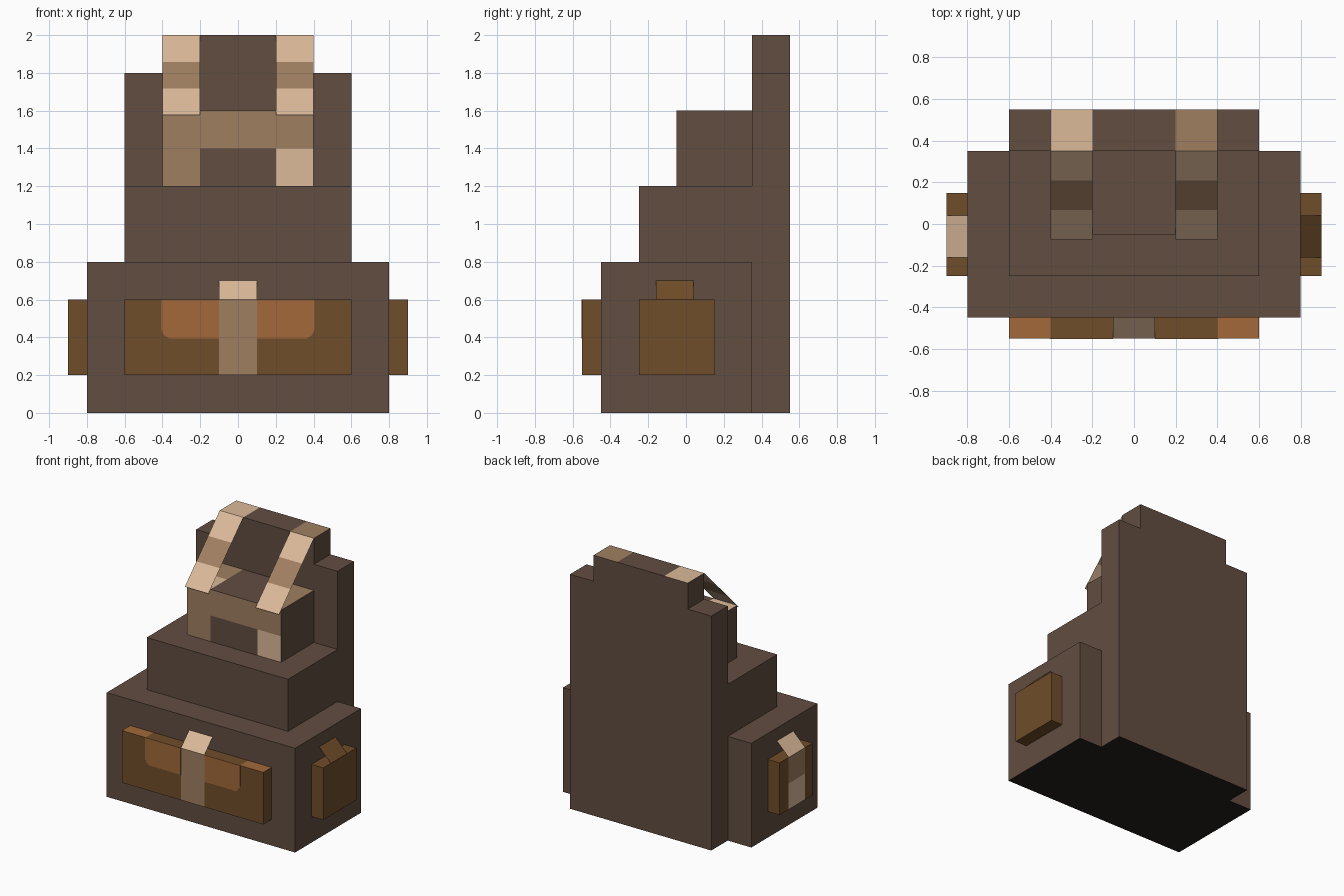
import bpy, bmesh
from mathutils import Vector

cube = bpy.data.objects.get("Cube")
if cube:
    bpy.data.objects.remove(cube, do_unlink=True)


def make_material(name, code):
    rgb = [int(code[i:i + 2], 16) / 255 for i in (0, 2, 4)]
    colour = [c / 12.92 if c < 0.04 else ((c + 0.055) / 1.055) ** 2.4 for c in rgb] + [1]
    m = bpy.data.materials.new(name)
    m.use_nodes = True
    m.diffuse_color = colour
    m.node_tree.nodes["Principled BSDF"].inputs["Base Color"].default_value = colour
    return m


BODY, MID, LIGHT, POCKET, FLAP, BASE = range(6)
MATERIALS = [make_material("dark brown canvas", "624D41"),
             make_material("tan strap", "A07F61"),
             make_material("pale strap", "DCBA9A"),
             make_material("pocket leather", "704D2A"),
             make_material("flap leather", "A3693B"),
             make_material("black underside", "241E1C")]


def finish(bm, name):
    mesh = bpy.data.meshes.new(name)
    bm.to_mesh(mesh)
    bm.free()
    for m in MATERIALS:
        mesh.materials.append(m)
    obj = bpy.data.objects.new(name, mesh)
    bpy.context.collection.objects.link(obj)
    return obj


def box(name, x, y, z, base=BODY, cuts=(), rule=None):
    """Box from axis ranges; cuts are (axis, value) planes, rule colours faces."""
    bm = bmesh.new()
    bmesh.ops.create_cube(bm, size=1)
    for v in bm.verts:
        v.co = [r[0] + (c + 0.5) * (r[1] - r[0]) for c, r in zip(v.co, (x, y, z))]
    for axis, value in cuts:
        normal = Vector((0, 0, 0))
        normal[axis] = 1
        bmesh.ops.bisect_plane(bm, geom=bm.verts[:] + bm.edges[:] + bm.faces[:],
                               plane_co=normal * value, plane_no=normal)
    bm.normal_update()
    for f in bm.faces:
        found = rule(f.calc_center_median(), f.normal) if rule else None
        f.material_index = base if found is None else found
    return finish(bm, name)


def ribbon(name, start_edge, end_edge, colours):
    """Flat strip between two edges, split into equal coloured bands."""
    bm = bmesh.new()
    a, b = [[Vector(p) for p in e] for e in (start_edge, end_edge)]
    n = len(colours)
    rows = [[bm.verts.new(p.lerp(q, i / n)) for p, q in zip(a, b)] for i in range(n + 1)]
    for i, c in enumerate(colours):
        r, s = rows[i], rows[i + 1]
        bm.faces.new((r[0], s[0], s[1], r[1])).material_index = c
    return finish(bm, name)


# Stepped main body with a black underside
def underside_rule(c, n):
    if n.z < -0.5:
        return BASE


box("main_compartment", (-0.8, 0.8), (-0.45, 0.35), (0, 0.8), rule=underside_rule)
box("middle_compartment", (-0.6, 0.6), (-0.25, 0.35), (0.8, 1.2))
box("back_panel", (-0.6, 0.6), (0.35, 0.55), (0, 1.8), rule=underside_rule)


# Upper compartment with strap colours on front and top
def upper_rule(c, n):
    outer = abs(c.x) > 0.2
    if n.y < -0.5:
        if c.z > 1.4:
            return MID
        if outer:
            return LIGHT if c.x > 0 else MID
    if n.z > 0.5 and outer:
        return LIGHT if c.x < 0 and c.y < 0.15 else MID


box("upper_compartment", (-0.4, 0.4), (-0.05, 0.35), (1.2, 1.6),
    cuts=[(0, -0.2), (0, 0.2), (1, 0.15), (2, 1.4)], rule=upper_rule)


# Top of the back panel where the straps pass over
def top_rule(c, n):
    if n.z > 0.5 and abs(c.x) > 0.2:
        return LIGHT if c.x < 0 else MID


box("back_panel_top", (-0.4, 0.4), (0.35, 0.55), (1.8, 2.0),
    cuts=[(0, -0.2), (0, 0.2)], rule=top_rule)

# Sloping top straps
for side, x in (("right", -0.4), ("left", 0.2)):
    ribbon(side + "_top_strap",
           ((x, 0.35, 2.0), (x + 0.2, 0.35, 2.0)),
           ((x, -0.074, 1.576), (x + 0.2, -0.074, 1.576)), (LIGHT, MID, LIGHT))


# Front pocket with centre strap
def front_rule(c, n):
    if n.y < -0.5 and abs(c.x) < 0.1:
        return MID
    if n.z > 0.5 and abs(c.x) > 0.4:
        return FLAP


box("front_pocket", (-0.6, 0.6), (-0.55, -0.45), (0.2, 0.6), POCKET,
    cuts=[(0, v) for v in (-0.4, -0.1, 0.1, 0.4)], rule=front_rule)
ribbon("front_pocket_tab", ((-0.1, -0.45, 0.7), (0.1, -0.45, 0.7)),
       ((-0.1, -0.55, 0.6), (0.1, -0.55, 0.6)), (LIGHT,))

# Flap patches with softened lower outer corners
for side, s in (("left", 1), ("right", -1)):
    bm = bmesh.new()
    outline = [(0.1, 0.6), (0.1, 0.395), (0.365, 0.395), (0.39, 0.41), (0.405, 0.44), (0.405, 0.6)]
    face = bm.faces.new([bm.verts.new((s * x, -0.549, z)) for x, z in outline])
    out = bmesh.ops.extrude_face_region(bm, geom=[face])["geom"]
    for v in out:
        if isinstance(v, bmesh.types.BMVert):
            v.co.y = -0.552
    bmesh.ops.recalc_face_normals(bm, faces=bm.faces[:])
    for f in bm.faces:
        f.material_index = FLAP
    finish(bm, side + "_front_flap")


# Side pockets and their tabs
def right_rule(c, n):
    if n.x < -0.5 and -0.16 < c.y < 0.04:
        return MID if c.z > 0.4 else LIGHT


box("left_pocket", (0.8, 0.9), (-0.25, 0.15), (0.2, 0.6), POCKET)
box("right_pocket", (-0.9, -0.8), (-0.25, 0.15), (0.2, 0.6), POCKET,
    cuts=[(1, -0.16), (1, 0.04), (2, 0.4)], rule=right_rule)
for side, s, colour in (("left", 1, POCKET), ("right", -1, LIGHT)):
    ya, yb = (-0.16, 0.04) if s > 0 else (0.04, -0.16)
    ribbon(side + "_pocket_tab", ((s * 0.8, ya, 0.7), (s * 0.8, yb, 0.7)),
           ((s * 0.9, ya, 0.6), (s * 0.9, yb, 0.6)), (colour,))
